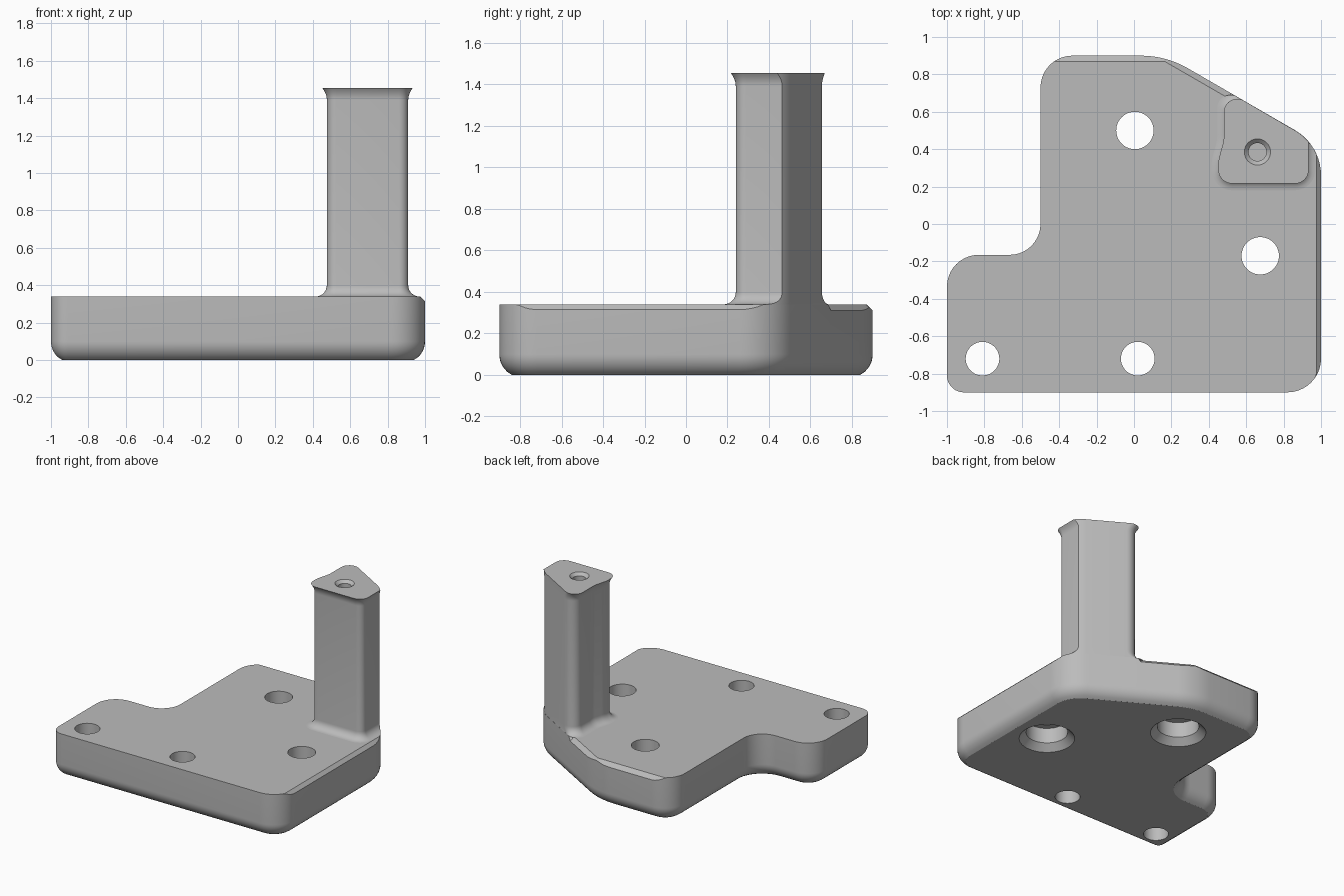
import bpy, bmesh
from math import sin, cos, tan, pi, sqrt, radians
from mathutils import Vector

if "Cube" in bpy.data.objects:
    bpy.data.objects.remove(bpy.data.objects["Cube"], do_unlink=True)

grey = bpy.data.materials.new("plain_grey")
grey.use_nodes = True
grey.diffuse_color = (0.5, 0.5, 0.5, 1)
grey.node_tree.nodes["Principled BSDF"].inputs["Base Color"].default_value = grey.diffuse_color

PLATE_TOP, POST_TOP = 0.34, 1.455
SLOPE = tan(radians(30))
SLANT = Vector((0.5, cos(radians(30))))       # outward normal of the slanted side


def slant_y(x):
    return 0.71 - SLOPE * (x - 0.5)


def rounded(corners, seg=10):
    """Closed outline from (x, y, radius) corners."""
    pts = []
    for i, (x, y, r) in enumerate(corners):
        p = Vector((x, y))
        if r == 0:
            pts.append(p)
            continue
        u = (Vector(corners[i - 1][:2]) - p).normalized()
        v = (Vector(corners[(i + 1) % len(corners)][:2]) - p).normalized()
        half = u.angle(v) / 2
        centre = p + (u + v).normalized() * r / sin(half)
        start = p + u * r / tan(half)
        sweep = pi - 2 * half
        a = start - centre
        b = -u * r
        pts += [centre + a * cos(sweep * k / seg) + b * sin(sweep * k / seg)
                for k in range(seg + 1)]
    return pts


def inset(pts, d):
    """Move a counter-clockwise outline inward by d."""
    out = []
    for i, p in enumerate(pts):
        a = (p - pts[i - 1]).normalized()
        b = (pts[(i + 1) % len(pts)] - p).normalized()
        n = Vector((-a.y - b.y, a.x + b.x)).normalized()
        out.append(p + n * d)
    return out


def at_height(pts, z):
    return [(p.x, p.y, z) for p in pts]


def loft(name, rings):
    """Skin equal-length rings and close both ends."""
    bm = bmesh.new()
    rows = [[bm.verts.new(p) for p in ring] for ring in rings]
    n = len(rows[0])
    for low, high in zip(rows, rows[1:]):
        for i in range(n):
            j = (i + 1) % n
            bm.faces.new((low[i], low[j], high[j], high[i]))
    bm.faces.new(rows[0][::-1])
    bm.faces.new(rows[-1])
    bmesh.ops.remove_doubles(bm, verts=bm.verts, dist=0.0002)
    bmesh.ops.recalc_face_normals(bm, faces=bm.faces)
    mesh = bpy.data.meshes.new(name)
    bm.to_mesh(mesh)
    bm.free()
    mesh.materials.append(grey)
    obj = bpy.data.objects.new(name, mesh)
    bpy.context.collection.objects.link(obj)
    return obj


def activate(obj):
    bpy.ops.object.select_all(action='DESELECT')
    obj.select_set(True)
    bpy.context.view_layer.objects.active = obj


def drill(target, x, y, profile, seg=48):
    """Cut a round hole given as (radius, height) steps."""
    tool = loft("hole_cutter", [[(x + r * cos(2 * pi * k / seg), y + r * sin(2 * pi * k / seg), z)
                                 for k in range(seg)] for r, z in profile])
    tool.hide_render = True
    activate(target)
    mod = target.modifiers.new("hole", 'BOOLEAN')
    mod.operation, mod.solver, mod.object = 'DIFFERENCE', 'EXACT', tool
    bpy.ops.object.modifier_apply(modifier=mod.name)
    bpy.data.objects.remove(tool, do_unlink=True)


# Base plate outline, notched at one corner and slanted at the opposite one
outline = rounded([
    (-1, -0.9, 0.09), (1, -0.9, 0.18), (1, slant_y(1), 0.28),
    (0.54, slant_y(0.54), 0), (0.52, slant_y(0.52), 0),
    (0.5 - 0.19 / SLOPE, 0.9, 0.5), (-0.5, 0.9, 0.17),
    (-0.5, -0.165, 0.165), (-1, -0.165, 0.17)])

# Top chamfer, only along the back, slanted and left sides
top, chamfer = [], []
slant_limit = SLANT.dot(Vector((0.5, 0.71))) - 0.03
for p in outline:
    q = Vector((min(p.x, 0.975), min(p.y, 0.87)))
    over = q.dot(SLANT) - slant_limit
    if over > 0 and p.x < 0.53:
        q -= SLANT * over
    top.append((q.x, q.y, PLATE_TOP))
    chamfer.append((p.x, p.y, PLATE_TOP - (p - q).length))

# Rounded lower edge, then wall and chamfer
R = 0.113
rings = []
for k in range(8):
    z = 0.1 * k / 7
    rings.append(at_height(inset(outline, R - sqrt(R * R - (0.1 - z) ** 2)), z))
plate = loft("base_plate", rings + [chamfer, top])

# Plain and counterbored holes
for x, y in ((-0.81, -0.72), (0.02, -0.72)):
    drill(plate, x, y, [(0.09, -0.1), (0.09, 0.5)])
for x, y in ((0.005, 0.5), (0.675, -0.17)):
    drill(plate, x, y, [(0.25, -0.05), (0.15, 0.05), (0.15, 0.17), (0.1, 0.17), (0.1, 0.5)])


# Post, flush with the slanted side and flared on its other sides
def post_ring(d, z):
    left, waist, right, front = 0.475 - d, 0.505 - d, 0.91 + d, 0.24 - d
    corners = [(left, front, 0.05 + d), (right, front, 0.05 + d)]
    for k in range(9):
        x = right + (0.86 - right) * k / 8
        corners.append((x, 0.258 + sqrt(0.28 ** 2 - (x - 0.72) ** 2), 0))
    corners += [(waist, slant_y(waist), 0.07), (waist, 0.45, 0.2), (left, 0.34, 0.2)]
    return at_height(rounded(corners), z)


rings = []
for k in range(9):
    a = pi / 2 * k / 8
    rings.append(post_ring(0.06 * (1 - sin(a)), PLATE_TOP + 0.06 * (1 - cos(a))))
for k in range(7):
    t = k / 6
    rings.append(post_ring(0.024 * t * t, POST_TOP - 0.065 * (1 - t)))
post = loft("post", rings)
drill(post, 0.66, 0.385, [(0.048, 1.15), (0.048, POST_TOP - 0.022), (0.09, POST_TOP + 0.02)])

for obj in (plate, post):
    activate(obj)
    bpy.ops.object.shade_smooth_by_angle(angle=radians(25))
